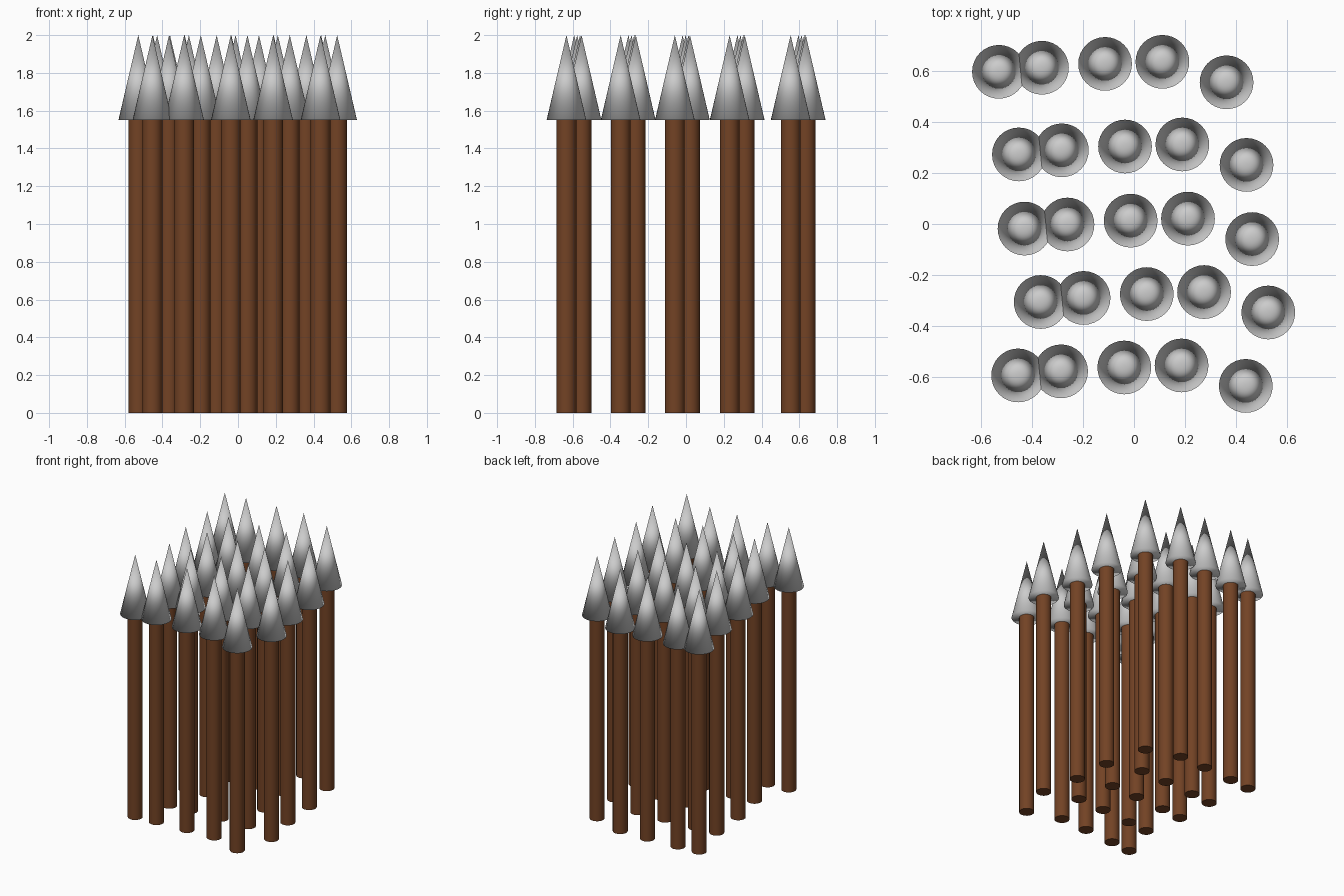
import bpy, math

if "Cube" in bpy.data.objects:
    bpy.data.objects.remove(bpy.data.objects["Cube"])

SHAFT_R, SHAFT_H = 0.052, 1.55
TIP_R, TOP = 0.105, 2.0

wood = bpy.data.materials.new("dark_wood")
wood.diffuse_color = (0.17, 0.055, 0.018, 1)
wood.use_nodes = True
wood.node_tree.nodes["Principled BSDF"].inputs["Base Color"].default_value = wood.diffuse_color

# Each row repeats the same five spike offsets from its leftmost spike
rows = [(-0.528, 0.595), (-0.45, 0.272), (-0.428, -0.018), (-0.365, -0.305), (-0.453, -0.592)]
offsets = [(0, 0), (0.168, 0.016), (0.415, 0.031), (0.639, 0.039), (0.89, -0.041)]


def spike(x, y, tag):
    # Round wooden shaft
    bpy.ops.mesh.primitive_cylinder_add(vertices=32, radius=SHAFT_R, depth=SHAFT_H,
                                        location=(x, y, SHAFT_H / 2))
    shaft = bpy.context.object
    shaft.name = "shaft_" + tag
    shaft.data.materials.append(wood)
    bpy.ops.object.shade_smooth_by_angle(angle=math.radians(40))
    # Grey pointed tip, smooth all over including the base rim
    bpy.ops.mesh.primitive_cone_add(vertices=32, radius1=TIP_R, radius2=0, depth=TOP - SHAFT_H,
                                    location=(x, y, (TOP + SHAFT_H) / 2))
    bpy.context.object.name = "tip_" + tag
    bpy.ops.object.shade_smooth()


for r, (rx, ry) in enumerate(rows):
    for c, (ox, oy) in enumerate(offsets):
        spike(rx + ox, ry + oy, f"{r + 1}_{c + 1}")
